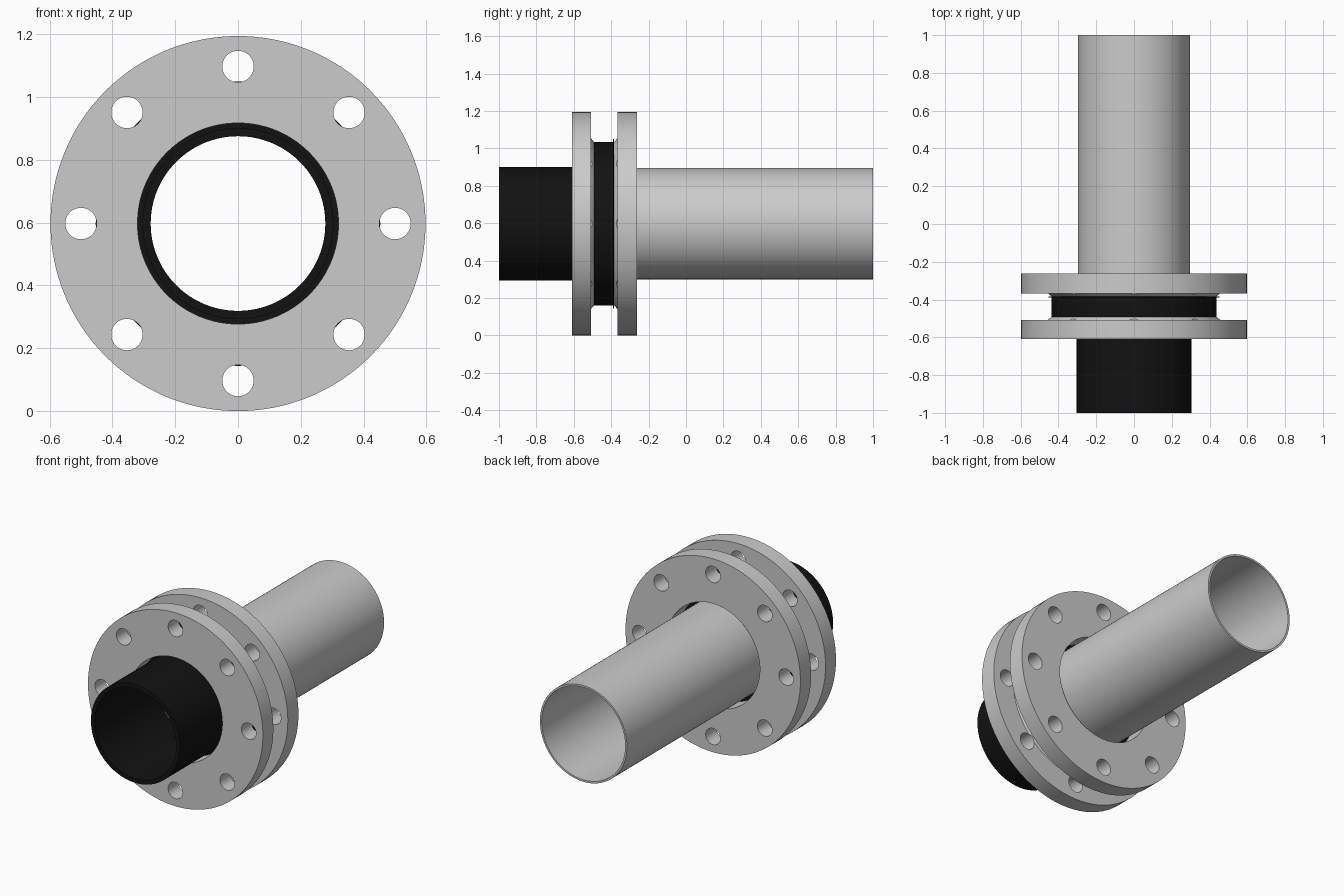
import bpy, bmesh
from math import sin, cos, pi, radians
from mathutils import Matrix

if "Cube" in bpy.data.objects:
    bpy.data.objects.remove(bpy.data.objects["Cube"])

ZC = 0.597      # height of the common axis
SEG = 128

black = bpy.data.materials.new("black_plastic")
black.diffuse_color = (0.006, 0.006, 0.006, 1)
black.use_nodes = True
black.node_tree.nodes["Principled BSDF"].inputs["Base Color"].default_value = black.diffuse_color


def finish(ob):
    bpy.ops.object.select_all(action='DESELECT')
    bpy.context.view_layer.objects.active = ob
    ob.select_set(True)
    bpy.ops.object.shade_smooth_by_angle(angle=radians(30))


def lathe(name, profile, mat=None):
    """Revolve a closed (radius, y) profile around the y axis."""
    bm = bmesh.new()
    rings = []
    for i in range(SEG):
        a = 2 * pi * i / SEG
        rings.append([bm.verts.new((r * cos(a), y, ZC + r * sin(a))) for r, y in profile])
    n = len(profile)
    for i in range(SEG):
        p, q = rings[i], rings[(i + 1) % SEG]
        for j in range(n):
            k = (j + 1) % n
            bm.faces.new((p[j], p[k], q[k], q[j]))
    bmesh.ops.recalc_face_normals(bm, faces=bm.faces)
    me = bpy.data.meshes.new(name)
    bm.to_mesh(me)
    bm.free()
    ob = bpy.data.objects.new(name, me)
    bpy.context.collection.objects.link(ob)
    if mat:
        me.materials.append(mat)
    return ob


def drill(ob, y):
    """Cut the ring of eight bolt holes."""
    bm = bmesh.new()
    for i in range(8):
        a = i * pi / 4
        m = Matrix.Translation((0.5 * cos(a), y, ZC + 0.5 * sin(a))) @ Matrix.Rotation(pi / 2, 4, 'X')
        bmesh.ops.create_cone(bm, cap_ends=True, segments=48, radius1=0.05,
                              radius2=0.05, depth=0.4, matrix=m)
    me = bpy.data.meshes.new("hole_cutter")
    bm.to_mesh(me)
    bm.free()
    cutter = bpy.data.objects.new("hole_cutter", me)
    cutter.hide_render = True
    bpy.context.collection.objects.link(cutter)
    mod = ob.modifiers.new("holes", 'BOOLEAN')
    mod.operation = 'DIFFERENCE'
    mod.solver = 'EXACT'
    mod.object = cutter
    bpy.context.view_layer.objects.active = ob
    bpy.ops.object.modifier_apply(modifier=mod.name)
    bpy.data.objects.remove(cutter)


# Two loose flanges with tapered raised faces pointing at each other
for name, back, face, tip in (("front_flange", -0.61, -0.508, -0.49),
                              ("rear_flange", -0.263, -0.367, -0.384)):
    flange = lathe(name, [(0.32, back), (0.597, back), (0.597, face),
                          (0.457, face), (0.435, tip), (0.32, tip)])
    drill(flange, (back + tip) / 2)
    finish(flange)

# Black plastic pipe with its stub collar
finish(lathe("plastic_stub_pipe", [(0.278, -1), (0.304, -1), (0.304, -0.492), (0.437, -0.492),
                                   (0.437, -0.389), (0.278, -0.389)], black))

# Thin gasket between collar and rear flange
finish(lathe("gasket", [(0.281, -0.389), (0.453, -0.389), (0.453, -0.384), (0.281, -0.384)], black))

# Steel pipe
finish(lathe("steel_pipe", [(0.285, -0.384), (0.297, -0.384), (0.297, 1), (0.285, 1)]))
